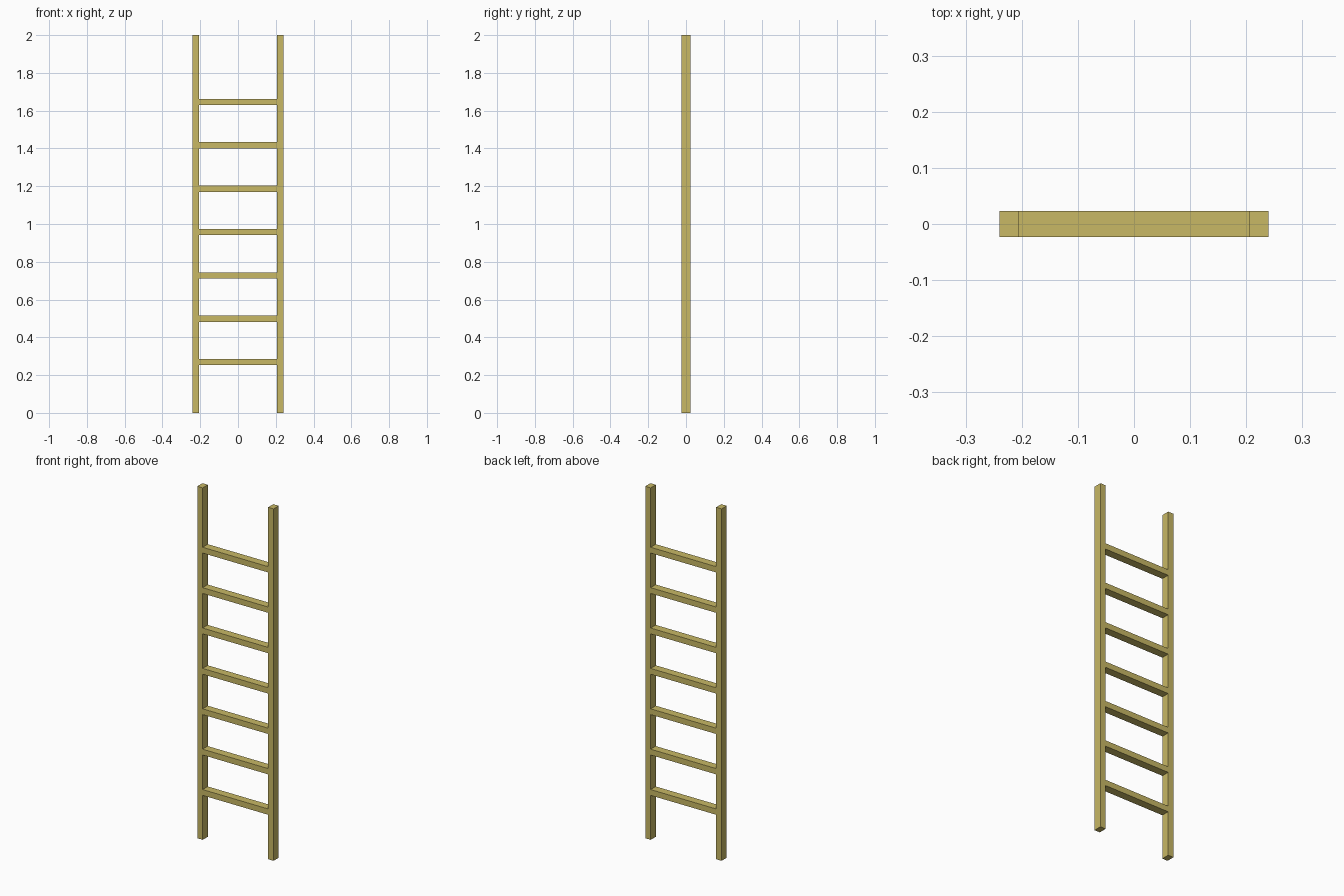
import bpy

if "Cube" in bpy.data.objects:
    bpy.data.objects.remove(bpy.data.objects["Cube"])

wood = bpy.data.materials.new("wood")
wood.diffuse_color = (0.58, 0.48, 0.13, 1)
wood.use_nodes = True
wood.node_tree.nodes["Principled BSDF"].inputs["Base Color"].default_value = wood.diffuse_color

HALF_WIDTH, RAIL, DEPTH, HEIGHT = 0.24, 0.034, 0.046, 2.0
RUNGS, FIRST, STEP, THICK = 7, 0.269, 0.2295, 0.033


def box(name, centre, size):
    bpy.ops.mesh.primitive_cube_add(size=1, location=centre)
    obj = bpy.context.object
    obj.name = name
    obj.scale = size
    bpy.ops.object.transform_apply(location=False, rotation=False, scale=True)
    obj.data.materials.append(wood)
    return obj


# Upright side rails
for side, name in ((-1, "left_rail"), (1, "right_rail")):
    box(name, (side * (HALF_WIDTH - RAIL / 2), 0, HEIGHT / 2), (RAIL, DEPTH, HEIGHT))

# Evenly spaced rungs, flush with the rails front and back
for i in range(RUNGS):
    box(f"rung_{i + 1}", (0, 0, FIRST + i * STEP), (2 * (HALF_WIDTH - RAIL), DEPTH, THICK))
